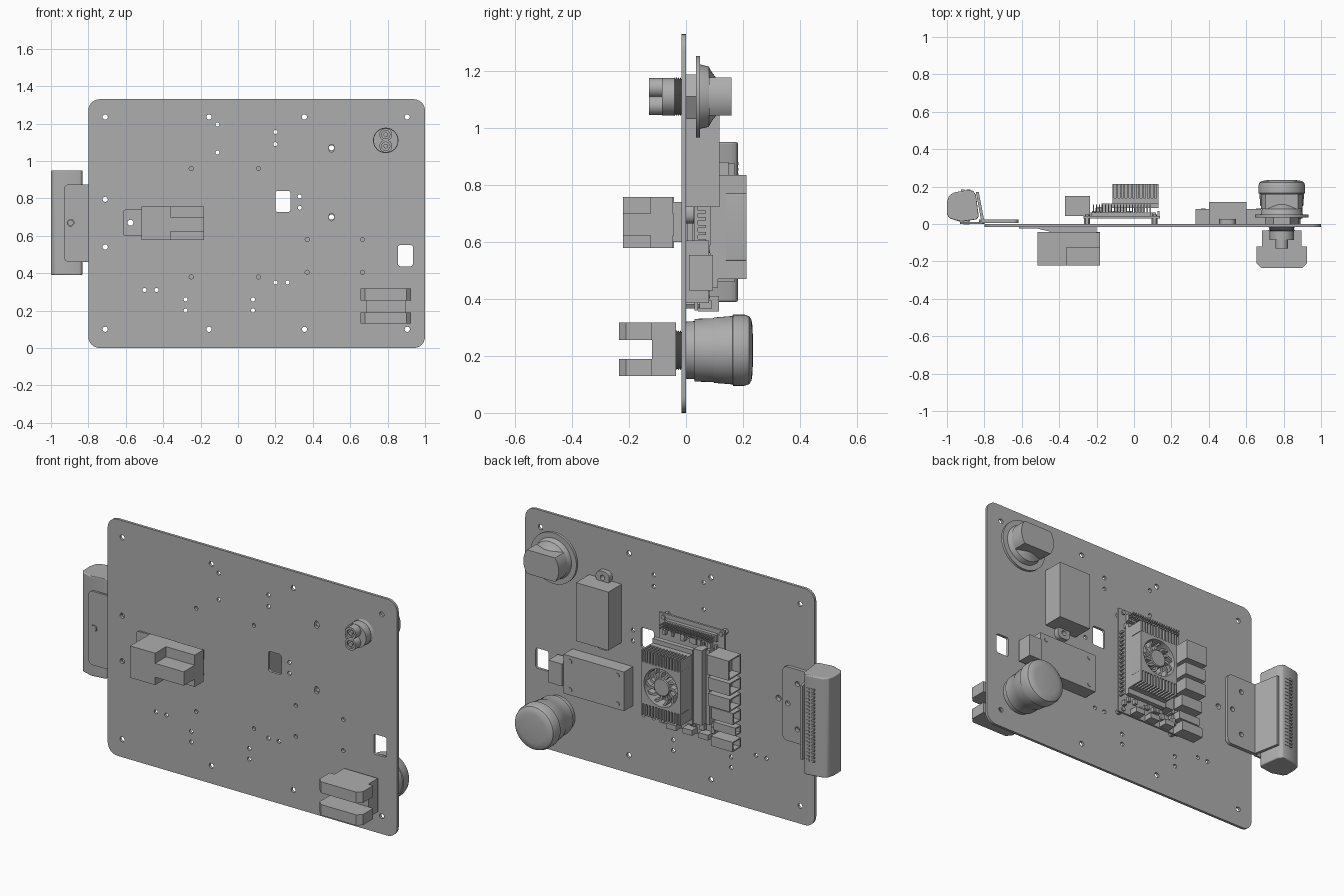
import bpy, bmesh, random
from math import pi, sin, cos

old = bpy.data.objects.get("Cube")
if old:
    bpy.data.objects.remove(old, do_unlink=True)

grey = bpy.data.materials.new("plain_grey")
grey.use_nodes = True
grey.diffuse_color = (0.42, 0.42, 0.42, 1)
grey.node_tree.nodes["Principled BSDF"].inputs["Base Color"].default_value = grey.diffuse_color


def finish(name, bm, bevel=0, segments=3):
    """Turn a bmesh into a shaded object."""
    bmesh.ops.remove_doubles(bm, verts=bm.verts, dist=0.00001)
    bmesh.ops.recalc_face_normals(bm, faces=bm.faces)
    if bevel:
        bmesh.ops.bevel(bm, geom=bm.edges[:], offset=bevel, segments=segments,
                        affect='EDGES', profile=0.5, clamp_overlap=True)
    mesh = bpy.data.meshes.new(name)
    bm.to_mesh(mesh)
    bm.free()
    mesh.materials.append(grey)
    ob = bpy.data.objects.new(name, mesh)
    bpy.context.collection.objects.link(ob)
    bpy.ops.object.select_all(action='DESELECT')
    ob.select_set(True)
    bpy.context.view_layer.objects.active = ob
    bpy.ops.object.shade_smooth_by_angle(angle=pi / 6)
    return ob


def add_box(bm, x, y, z):
    verts = bmesh.ops.create_cube(bm, size=1)["verts"]
    for v in verts:
        for axis, (low, high) in enumerate((x, y, z)):
            v.co[axis] = low if v.co[axis] < 0 else high
    return verts


def box(name, x, y, z, bevel=0):
    bm = bmesh.new()
    add_box(bm, x, y, z)
    return finish(name, bm, bevel)


def boxes(name, items):
    bm = bmesh.new()
    for item in items:
        add_box(bm, *item)
    return finish(name, bm)


def socket(name, x, y, z):
    """Connector shell with an opening on its right side."""
    bm = bmesh.new()
    add_box(bm, x, y, z)
    bm.normal_update()
    mouth = [f for f in bm.faces if f.normal.x < -0.9]
    bmesh.ops.inset_region(bm, faces=mouth, thickness=0.01)
    moved = bmesh.ops.extrude_discrete_faces(bm, faces=mouth)["faces"]
    bmesh.ops.translate(bm, vec=(0.05, 0, 0), verts=list({v for f in moved for v in f.verts}))
    return finish(name, bm)


def prism(name, loops, span, axis='y', bevel=0):
    """Extrude outlines (inner loops become holes) along y or z."""
    curve = bpy.data.curves.new(name, 'CURVE')
    curve.dimensions, curve.fill_mode = '2D', 'BOTH'
    curve.extrude = (span[1] - span[0]) / 2
    for loop in loops:
        spline = curve.splines.new('POLY')
        spline.points.add(len(loop) - 1)
        for point, (a, b) in zip(spline.points, loop):
            point.co = (a, b, 0, 1)
        spline.use_cyclic_u = True
    temp = bpy.data.objects.new(name + "_outline", curve)
    bpy.context.collection.objects.link(temp)
    graph = bpy.context.evaluated_depsgraph_get()
    mesh = bpy.data.meshes.new_from_object(temp.evaluated_get(graph))
    bm = bmesh.new()
    bm.from_mesh(mesh)
    bpy.data.objects.remove(temp, do_unlink=True)
    bpy.data.meshes.remove(mesh)
    middle = sum(span) / 2
    for v in bm.verts:
        a, b, c = v.co
        v.co = (a, middle - c, b) if axis == 'y' else (a, b, middle + c)
    ob = finish(name, bm)
    if bevel:
        mod = ob.modifiers.new("rounding", 'BEVEL')
        mod.width, mod.segments, mod.limit_method = bevel, 4, 'ANGLE'
    return ob


def lathe(name, cx, cz, profile, sides=48):
    """Revolve (y, radius) pairs about an axis along y."""
    bm = bmesh.new()
    rings = [[bm.verts.new((cx + r * cos(2 * pi * k / sides), y, cz + r * sin(2 * pi * k / sides)))
              for k in range(sides)] for y, r in profile]
    for low, high in zip(rings, rings[1:]):
        for k in range(sides):
            j = (k + 1) % sides
            bm.faces.new((low[k], low[j], high[j], high[k]))
    bm.faces.new(rings[0])
    bm.faces.new(rings[-1])
    return finish(name, bm)


def circle(cx, cz, r, sides=16):
    return [(cx + r * cos(2 * pi * k / sides), cz + r * sin(2 * pi * k / sides)) for k in range(sides)]


def rounded(x0, x1, z0, z1, r, steps=6):
    corners = ((x1 - r, z1 - r), (x0 + r, z1 - r), (x0 + r, z0 + r), (x1 - r, z0 + r))
    return [(cx + r * cos((q + k / steps) * pi / 2), cz + r * sin((q + k / steps) * pi / 2))
            for q, (cx, cz) in enumerate(corners) for k in range(steps + 1)]


def thread(y0, y1, r, turns=6):
    step = (y1 - y0) / turns / 2
    return [(y0 + k * step, r - 0.006 * (k % 2)) for k in range(2 * turns + 1)]


# Mounting plate with holes and two windows
holes = [circle(x, z, 0.014) for x in (-0.71, -0.155, 0.355, 0.905) for z in (0.1, 1.235)]
holes += [circle(-0.71, z, 0.014) for z in (0.54, 0.795)]
hole_groups = (((-0.11,), (1.045, 1.195)), ((0.2,), (1.09, 1.155)), ((-0.25, 0.11), (0.38, 0.96)),
               ((0.33,), (0.75, 0.81)), ((0.37, 0.665), (0.405, 0.58)), ((0.2, 0.265), (0.35,)),
               ((-0.5, -0.435), (0.31,)), ((-0.28, 0.08), (0.2, 0.26)))
holes += [circle(x, z, 0.011) for xs, zs in hole_groups for x in xs for z in zs]
holes += [rounded(0.487, 0.513, z - 0.02, z + 0.02, 0.012) for z in (0.7, 1.068)]
holes += [circle(-0.575, 0.67, 0.016)]
windows = [rounded(0.2, 0.28, 0.727, 0.84, 0.012), rounded(0.855, 0.935, 0.437, 0.55, 0.012)]
prism("mounting_plate", [rounded(-0.8, 1, 0, 1.33, 0.06)] + holes + windows, (-0.015, 0))

# Emergency stop button, neck and contact block
bx, bz = 0.79, 0.22
lathe("stop_button", bx, bz, [(0, 0.1), (0.03, 0.102), (0.03, 0.11), (0.095, 0.112), (0.1, 0.115),
      (0.163, 0.12), (0.165, 0.125), (0.205, 0.125), (0.222, 0.119), (0.23, 0.106), (0.234, 0.08), (0.235, 0.01)])
lathe("stop_button_thread", bx, bz, thread(-0.04, 0, 0.07))
box("contact_block_base", (0.685, 0.895), (-0.12, -0.035), (0.13, 0.318))
jaw = [(0.655, -0.12), (0.925, -0.12), (0.925, -0.21), (0.9, -0.235), (0.68, -0.235), (0.655, -0.21)]
for side, span in (("lower", (0.13, 0.19)), ("upper", (0.255, 0.318))):
    prism(side + "_contact_jaw", [jaw], span, 'z')

# Rotary switch with flat grip and rear terminals
kx, kz = 0.79, 1.11
lathe("switch_nut", kx, kz, [(0, 0.09), (0.035, 0.09)], 6)
lathe("switch_plate", kx, kz, [(0.035, 0.143), (0.05, 0.143)], 64)
lathe("switch_collar", kx, kz, [(0.05, 0.113), (0.075, 0.107), (0.08, 0.105), (0.087, 0.092), (0.095, 0.08), (0.105, 0.067)])
grip = [(kx + x, kz + max(-0.067, min(0.067, z))) for x, z in circle(0, 0, 0.11, 48)]
prism("switch_grip", [grip], (0.08, 0.16), bevel=0.006)
lathe("switch_thread", kx, kz, thread(-0.04, 0, 0.068))
lathe("switch_body", kx, kz, [(-0.085, 0.066), (-0.038, 0.066)])
for z in (kz - 0.031, kz + 0.031):
    lathe("switch_terminal", kx, z, [(-0.13, 0.012), (-0.12, 0.012), (-0.12, 0.022), (-0.13, 0.022), (-0.13, 0.034), (-0.08, 0.034)], 24)

# Power connector on the front
prism("connector_tab", [rounded(-0.615, -0.45, 0.6, 0.74, 0.015), circle(-0.575, 0.67, 0.016)], (-0.025, -0.015))
wedge = [(-0.515, -0.015), (-0.2, -0.015), (-0.2, -0.045), (-0.43, -0.045), (-0.515, -0.025)]
prism("connector_neck", [wedge], (0.6, 0.74), 'z')
box("connector_body", (-0.515, -0.36), (-0.222, -0.042), (0.578, 0.757))
boxes("connector_plug", [((-0.36, -0.182), (-0.222, -0.042), (0.622, 0.7)),
                         ((-0.36, -0.182), (-0.125, -0.045), (0.578, 0.757))])

# Upright converter with cable lugs, and flat converter with its plug
box("upright_converter", (0.4, 0.602), (0, 0.118), (0.722, 1.05))
for z in (0.7, 1.07):
    prism("converter_lug", [rounded(0.458, 0.542, z - 0.035, z + 0.035, 0.03), circle(0.5, z, 0.014)], (0, 0.028))
box("flat_converter", (0.33, 0.705), (0, 0.08), (0.385, 0.605))
for x in (0.37, 0.665):
    for z in (0.415, 0.575):
        lathe("converter_screw", x, z, [(0.08, 0.013), (0.084, 0.013)], 16)
box("flat_converter_plug", (0.705, 0.79), (0.01, 0.095), (0.43, 0.555))

# Computer board on standoffs
box("computer_board", (-0.27, 0.14), (0.03, 0.042), (0.36, 0.98))
for x in (-0.25, 0.11):
    for z in (0.38, 0.96):
        lathe("standoff", x, z, [(0, 0.016), (0.03, 0.016), (0.03, 0.013), (0.05, 0.013)], 6)
box("pin_header_base", (-0.23, 0.09), (0.042, 0.062), (0.915, 0.955))
boxes("header_pins", [((-0.22 + k * 0.016, -0.214 + k * 0.016), (0.06, 0.105), (z, z + 0.007))
                      for k in range(20) for z in (0.923, 0.94)])
boxes("module_slot", [((-0.175, -0.125), (0.042, 0.11), (0.45, 0.87)), ((-0.205, -0.185), (0.042, 0.085), (0.45, 0.87))])
for k, (low, high, front) in enumerate(((0.77, 0.88, 0.15), (0.68, 0.75, 0.14), (0.59, 0.66, 0.14), (0.505, 0.57, 0.11), (0.435, 0.48, 0.09), (0.355, 0.41, 0.115))):
    socket("port_" + str(k + 1), (-0.37, -0.235), (0.042, front), (low, high))
random.seed(4)
parts = []
for k in range(45):
    x, z, w = random.uniform(-0.24, 0.11), random.choice((0.41, 0.44, 0.88, 0.9)), random.uniform(0.008, 0.025)
    parts.append(((x, x + w), (0.04, 0.045 + w), (z - 0.01, z + w)))
boxes("board_components", parts)
boxes("bottom_headers", [((x, x + 0.06), (0.042, 0.09), (0.365, 0.395)) for x in (-0.2, -0.1, 0)])
boxes("side_pins", [((0.125, 0.135), (0.042, 0.07), (0.45 + k * 0.025, 0.46 + k * 0.025)) for k in range(16)])

# Heat sink and fan
box("processor_module", (-0.12, 0.13), (0.085, 0.112), (0.44, 0.86))
boxes("heat_sink_base", [((-0.115, 0.13), (0.112, 0.14), (0.47, 0.835))])
fins = [(-0.115 + k * 0.0197, -0.106 + k * 0.0197) for k in range(13)]
boxes("heat_sink_fins", [(x, (0.14, 0.213), z) for x in fins for z in ((0.47, 0.535), (0.77, 0.835))])
fx, fz = 0.008, 0.652
prism("fan_frame", [rounded(-0.115, 0.13, 0.535, 0.77, 0.004), circle(fx, fz, 0.105, 48)], (0.14, 0.213))
lathe("fan_hub", fx, fz, [(0.14, 0.05), (0.203, 0.05), (0.207, 0.046)])
blades = []
for k in range(11):
    t = 2 * pi * k / 11
    blades.append([(fx + r * cos(t + d), fz + r * sin(t + d))
                   for r, d in ((0.048, 0), (0.075, 0.2), (0.1, 0.5), (0.1, 0.68), (0.075, 0.4), (0.048, 0.3))])
prism("fan_blades", blades, (0.165, 0.2))

# Camera with vents, on an angled bracket
foot = [rounded(-0.83, -0.617, 0.46, 0.875, 0.03), circle(-0.71, 0.54, 0.014), circle(-0.71, 0.795, 0.014), circle(-0.65, 0.67, 0.014)]
prism("bracket_foot", foot, (0.005, 0.025))
prism("bracket_flange", [rounded(-0.93, -0.8, 0.46, 0.875, 0.025), circle(-0.895, 0.67, 0.018)], (0, 0.012))
prism("bracket_web", [[(-0.815, 0.005), (-0.8, 0.015), (-0.83, 0.17), (-0.845, 0.17)]], (0.46, 0.875), 'z')
body = [(-0.845, 0.155), (-0.86, 0.178), (-0.885, 0.182), (-0.965, 0.168), (-0.99, 0.15), (-1, 0.115),
        (-1, 0.05), (-0.985, 0.03), (-0.93, 0.012), (-0.84, 0.025), (-0.83, 0.04)]
prism("camera_body", [body], (0.39, 0.95), 'z', bevel=0.03)
boxes("camera_vents", [((x, x + 0.02), (0.165, 0.184), (0.47 + k * 0.02, 0.48 + k * 0.02))
                       for k in range(21) for x in (-0.925, -0.895)])
lathe("bracket_screw", -0.895, 0.67, [(-0.004, 0.016), (0.02, 0.016)], 16)
